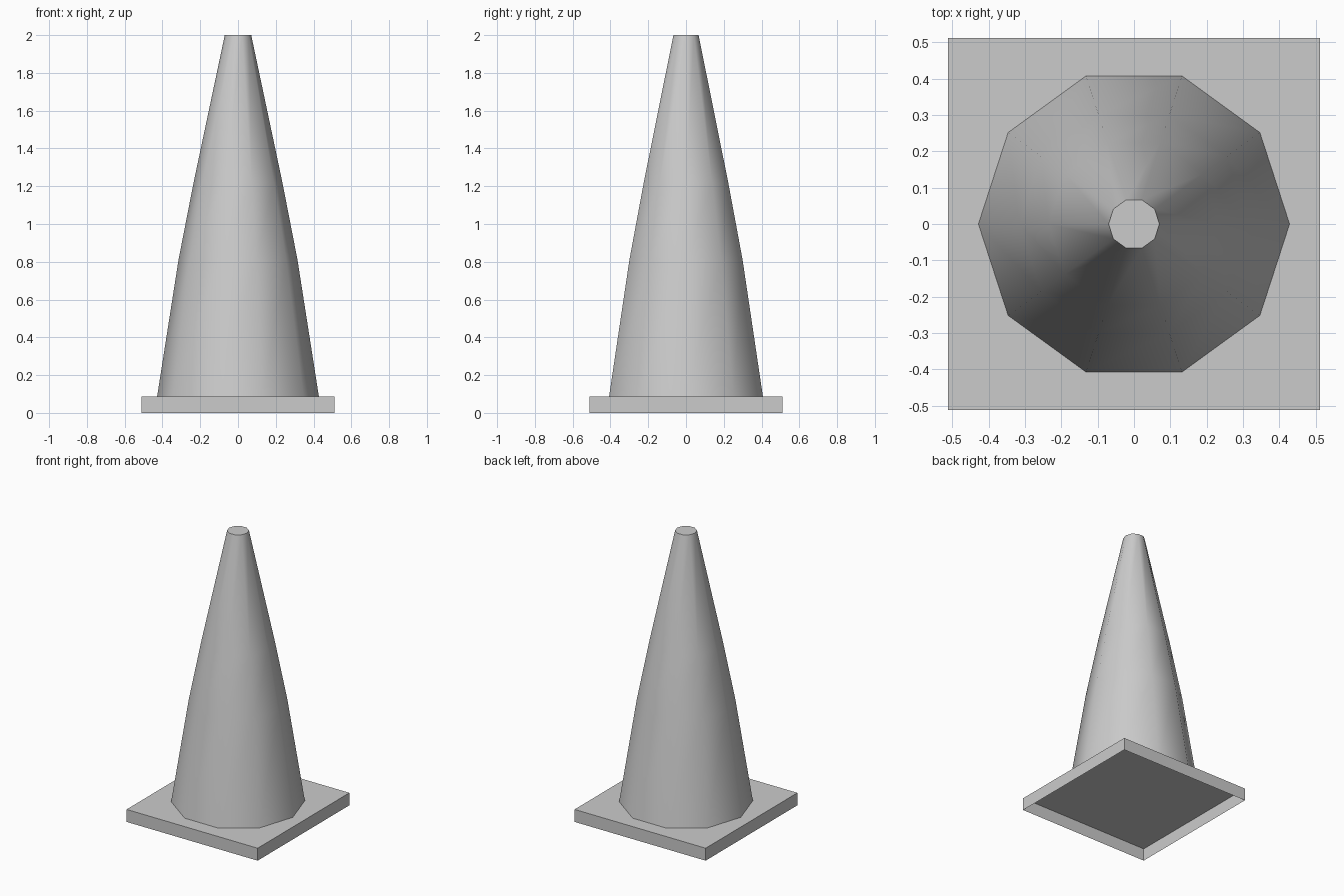
import bpy, bmesh, math

if "Cube" in bpy.data.objects:
    bpy.data.objects.remove(bpy.data.objects["Cube"])

grey = bpy.data.materials.new("plain_grey")
grey.diffuse_color = (0.6, 0.6, 0.6, 1)
grey.use_nodes = True
grey.node_tree.nodes["Principled BSDF"].inputs["Base Color"].default_value = grey.diffuse_color

HALF, PLATE_TOP, SIDES = 0.512, 0.088, 10


def add_object(name, bm):
    mesh = bpy.data.meshes.new(name)
    bm.to_mesh(mesh)
    bm.free()
    mesh.materials.append(grey)
    obj = bpy.data.objects.new(name, mesh)
    bpy.context.collection.objects.link(obj)
    return obj


# Square base plate: thin shell, open underneath
bm = bmesh.new()
bmesh.ops.create_cube(bm, size=1)
for v in bm.verts:
    v.co.x *= 2 * HALF
    v.co.y *= 2 * HALF
    v.co.z = PLATE_TOP if v.co.z > 0 else 0
bottom = [f for f in bm.faces if f.normal.z < -0.5 or f.calc_center_median().z < 1e-4]
bmesh.ops.delete(bm, geom=bottom, context='FACES_ONLY')
add_object("base_plate", bm)

# Ten-sided cone body, slightly bowed, with a flat cap
profile = [(0.428, PLATE_TOP), (0.315, 0.81), (0.235, 1.22), (0.07, 2.0)]
bm = bmesh.new()
rings = []
for r, z in profile:
    angles = [2 * math.pi * i / SIDES for i in range(SIDES)]
    rings.append([bm.verts.new((r * math.cos(a), r * math.sin(a), z)) for a in angles])
for low, high in zip(rings, rings[1:]):
    for i in range(SIDES):
        j = (i + 1) % SIDES
        bm.faces.new((low[i], low[j], high[j], high[i]))
bm.faces.new(rings[-1])
cone = add_object("cone_body", bm)

# Smooth sides, sharp cap edge
bpy.context.view_layer.objects.active = cone
cone.select_set(True)
bpy.ops.object.shade_smooth_by_angle(angle=math.radians(45))
